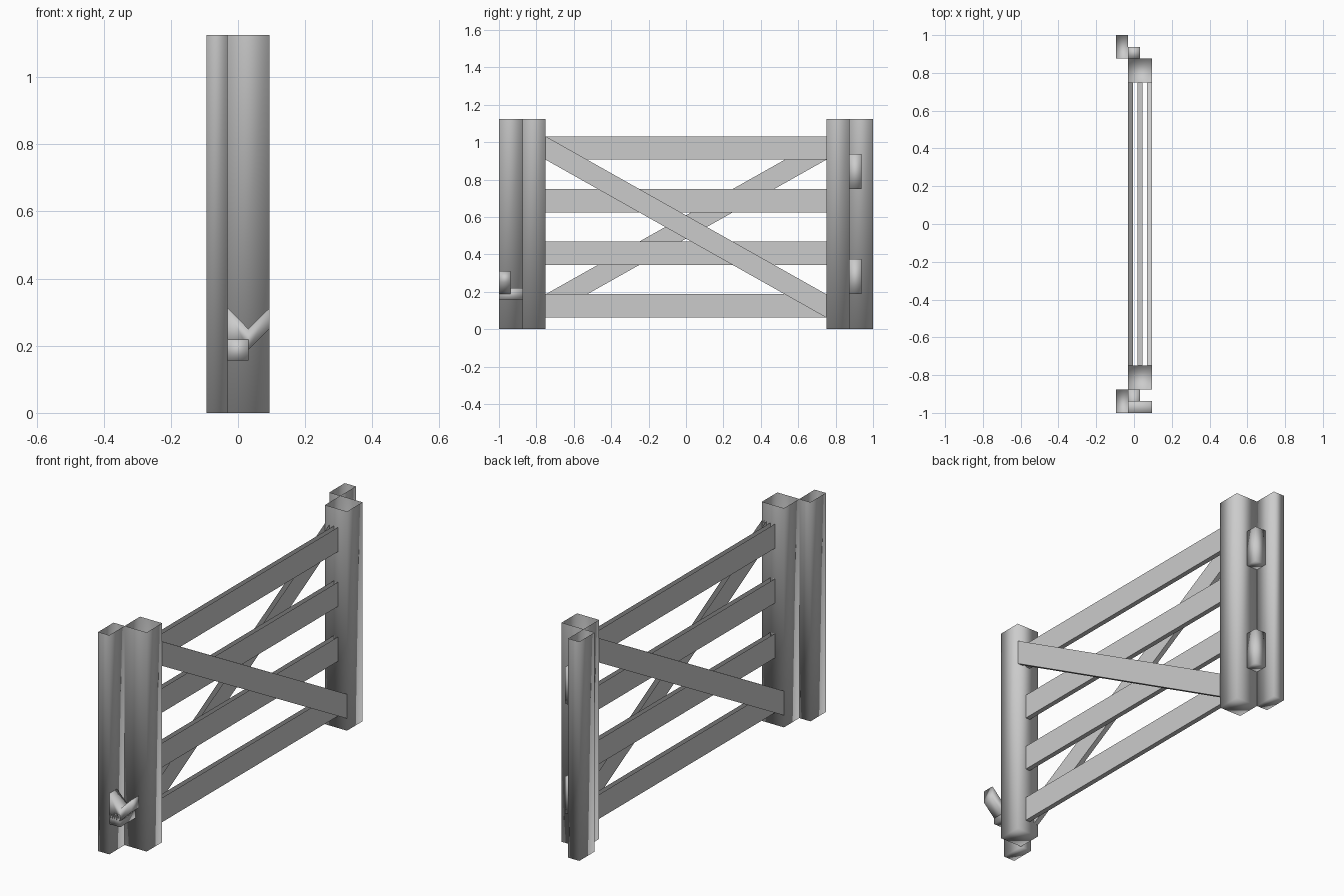
import bpy, bmesh

if "Cube" in bpy.data.objects:
    bpy.data.objects.remove(bpy.data.objects["Cube"])

X0, X1, X2 = -0.094, -0.031, 0.094   # back, joint and front planes across the gate


def prism(name, profile, axis, lo, hi, smooth=False, open_top=False, shear=0.0):
    """Extrude a 2D profile along an axis; shear raises z along y."""
    def point(a, b, t):
        return {'x': (t, a, b), 'y': (a, t, b), 'z': (a, b, t)}[axis]
    bm = bmesh.new()
    ends = [[bm.verts.new(point(a, b, t)) for a, b in profile] for t in (lo, hi)]
    n = len(profile)
    bm.faces.new(ends[0])
    bm.faces.new(ends[1])
    for i in range(n):
        j = (i + 1) % n
        bm.faces.new((ends[0][i], ends[0][j], ends[1][j], ends[1][i]))
    bmesh.ops.recalc_face_normals(bm, faces=bm.faces[:])
    if open_top:
        bm.normal_update()
        tops = [f for f in bm.faces if f.normal.z > 0.9]
        bmesh.ops.delete(bm, geom=tops, context='FACES')
    for v in bm.verts:
        v.co.z += shear * v.co.y
    for f in bm.faces:
        f.smooth = smooth
    mesh = bpy.data.meshes.new(name)
    bm.to_mesh(mesh)
    bm.free()
    obj = bpy.data.objects.new(name, mesh)
    bpy.context.collection.objects.link(obj)
    return obj


def box(name, x, y, z, **kw):
    rect = [(x[0], y[0]), (x[1], y[0]), (x[1], y[1]), (x[0], y[1])]
    return prism(name, rect, 'z', z[0], z[1], **kw)


# Hollow posts: gate stile plus fixed post at each end
for side, s in (("latch", -1), ("hinge", 1)):
    box(side + "_gate_stile", (X1, X2), sorted((0.75 * s, 0.875 * s)), (0, 1.125),
        smooth=True, open_top=True)
    box(side + "_fixed_post", (X0, X1), sorted((0.875 * s, s)), (0, 1.125),
        smooth=True, open_top=True)

# Horizontal rails in the middle layer
for i in range(4):
    z = 0.0625 + i * 0.2813
    box(f"rail_{i + 1}", (0.019, 0.044), (-0.75, 0.75), (z, z + 0.125), open_top=True)

# Crossed diagonal braces in the outer layers
slope = 0.844 / 1.5
for name, x, s in (("front_brace", 0.069, -slope), ("back_brace", X1, slope)):
    box(name, (x, x + 0.025), (-0.75, 0.75), (0.484, 0.609), open_top=True, shear=s)

# Hinges in the corner between post and stile
for name, z in (("lower_hinge", 0.1875), ("upper_hinge", 0.75)):
    box(name, (X1, 0.031), (0.875, 0.9375), (z, z + 0.1875), smooth=True)

# Latch bar and its slanted catch
box("latch_bar", (X1, 0.031), (-1, -0.875), (0.156, 0.219), smooth=True)
prism("latch_catch", [(X1, 0.1875), (0.031, 0.1875), (X2, 0.25), (X2, 0.3125),
                      (0.031, 0.25), (X1, 0.3125)], 'y', -1, -0.9375, smooth=True)
